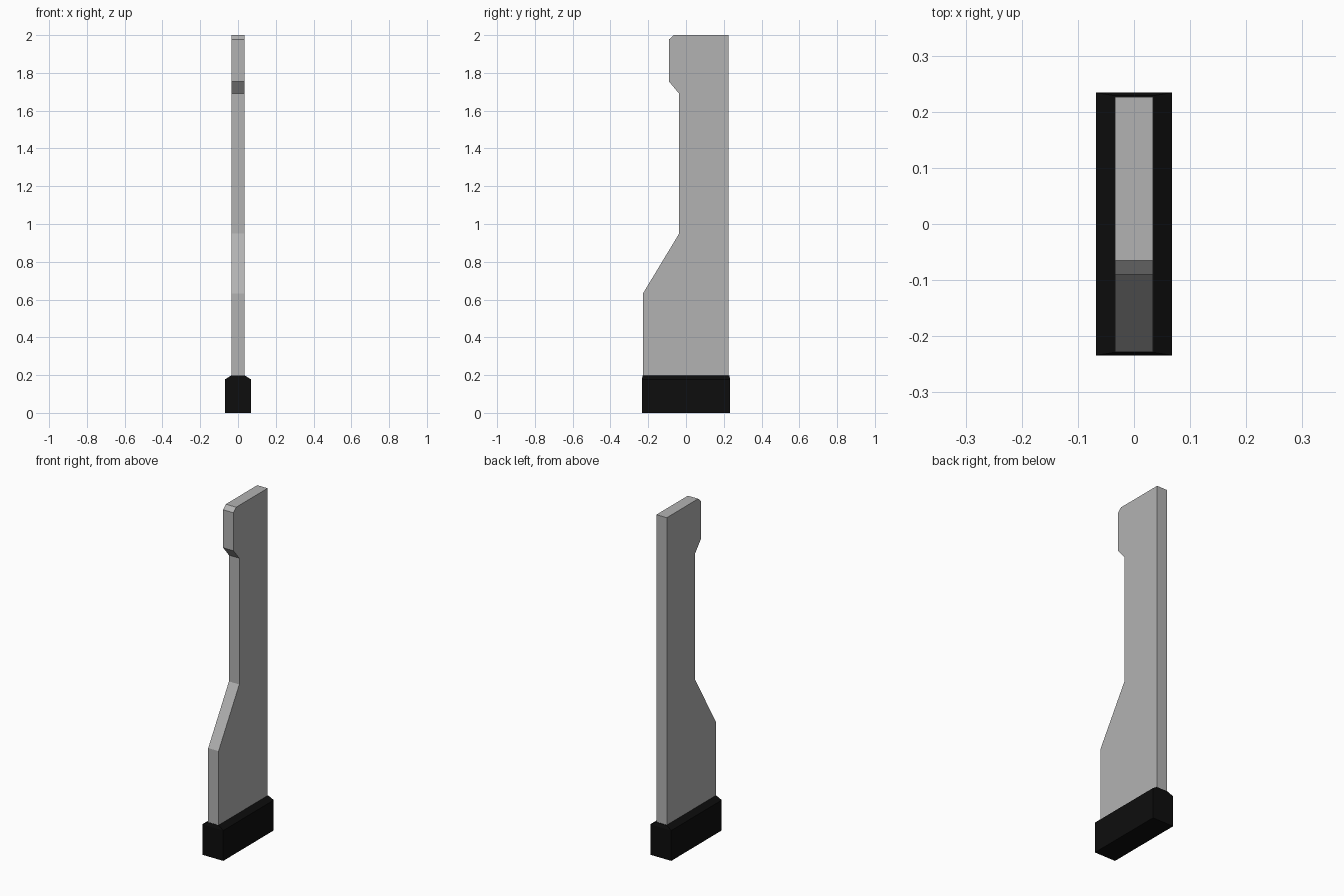
import bpy
import bmesh

cube = bpy.data.objects.get("Cube")
if cube:
    bpy.data.objects.remove(cube, do_unlink=True)


def material(name, colour):
    mat = bpy.data.materials.new(name)
    mat.use_nodes = True
    mat.diffuse_color = colour
    mat.node_tree.nodes["Principled BSDF"].inputs["Base Color"].default_value = colour
    return mat


def finish(name, bm, mat):
    bmesh.ops.recalc_face_normals(bm, faces=bm.faces)
    mesh = bpy.data.meshes.new(name)
    bm.to_mesh(mesh)
    bm.free()
    mesh.materials.append(mat)
    obj = bpy.data.objects.new(name, mesh)
    bpy.context.collection.objects.link(obj)
    return obj


def extruded_panel(name, outline, half_width, mat):
    """Side outline in (y, z), extruded across x."""
    bm = bmesh.new()
    face = bm.faces.new([bm.verts.new((-half_width, y, z)) for y, z in outline])
    grown = bmesh.ops.extrude_face_region(bm, geom=[face])["geom"]
    verts = [v for v in grown if isinstance(v, bmesh.types.BMVert)]
    bmesh.ops.translate(bm, verts=verts, vec=(2 * half_width, 0, 0))
    return finish(name, bm, mat)


def stacked_block(name, rings, mat):
    """Closed rectangular loft through (half x, half y, z) rings."""
    bm = bmesh.new()
    loops = []
    for hx, hy, z in rings:
        corners = ((-hx, -hy), (hx, -hy), (hx, hy), (-hx, hy))
        loops.append([bm.verts.new((x, y, z)) for x, y in corners])
    for low, high in zip(loops, loops[1:]):
        for i in range(4):
            j = (i + 1) % 4
            bm.faces.new((low[i], low[j], high[j], high[i]))
    bm.faces.new(loops[0])
    bm.faces.new(loops[-1])
    return finish(name, bm, mat)


grey = material("light grey", (0.45, 0.45, 0.45, 1))
black = material("black", (0.004, 0.004, 0.004, 1))

# Upright panel: wide foot, narrow neck, hooked head
extruded_panel("upright_panel", [
    (-0.228, 0.19), (0.226, 0.19), (0.226, 2.0), (-0.065, 2.0),
    (-0.09, 1.977), (-0.09, 1.754), (-0.036, 1.69), (-0.036, 0.95),
    (-0.228, 0.632)], 0.0335, grey)

# Plinth with bevelled shoulders
stacked_block("base_block", [
    (0.068, 0.234, 0), (0.068, 0.234, 0.178), (0.036, 0.229, 0.198)], black)
